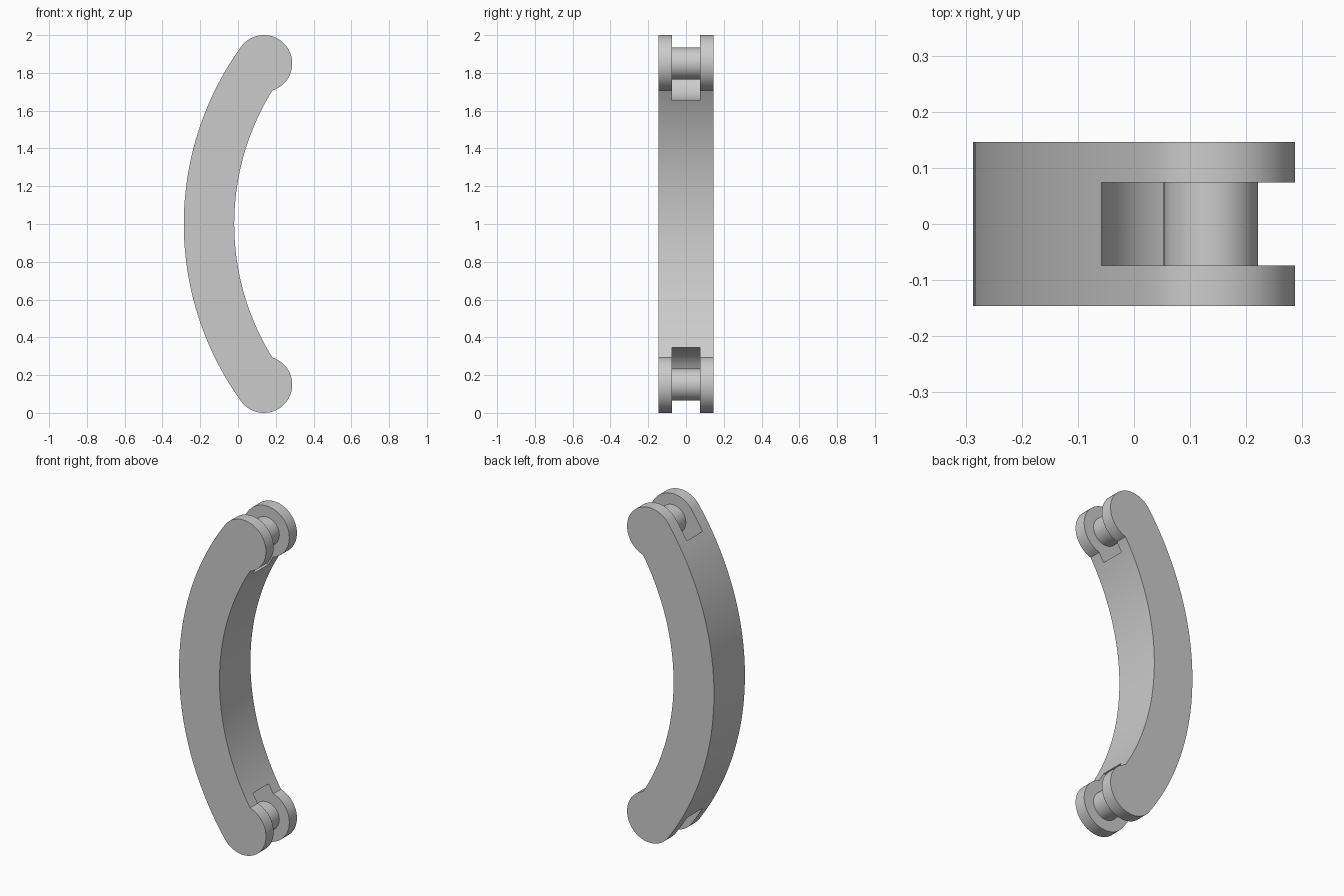
import bpy, bmesh, math
from mathutils import Matrix

cube = bpy.data.objects.get("Cube")
if cube:
    bpy.data.objects.remove(cube, do_unlink=True)

BEND_X, OUTER_R, INNER_R = 1.318, 1.605, 1.338   # concentric bow arcs, centred at z = 1
END_X, END_Z, END_R = 0.137, 0.85, 0.15          # round ends, measured from z = 1
HALF_WIDTH, HALF_SLOT = 0.146, 0.074
SLOT_R, PIN_R = 0.196, 0.084

grey = bpy.data.materials.new("plain grey")
grey.use_nodes = True
colour = (0.6, 0.6, 0.6, 1)
grey.diffuse_color = colour
grey.node_tree.nodes["Principled BSDF"].inputs["Base Color"].default_value = colour


def arc(cx, cz, r, start, end, steps):
    angles = [math.radians(start + (end - start) * i / steps) for i in range(steps + 1)]
    return [(cx + r * math.cos(a), cz + r * math.sin(a)) for a in angles]


def make_object(name, bm):
    bmesh.ops.recalc_face_normals(bm, faces=bm.faces)
    mesh = bpy.data.meshes.new(name)
    bm.to_mesh(mesh)
    bm.free()
    mesh.materials.append(grey)
    obj = bpy.data.objects.new(name, mesh)
    bpy.context.collection.objects.link(obj)
    return obj


def cylinder(name, z, radius, half_length):
    bm = bmesh.new()
    place = Matrix.Translation((END_X, 0, z)) @ Matrix.Rotation(math.pi / 2, 4, "X")
    bmesh.ops.create_cone(bm, cap_ends=True, segments=96, radius1=radius,
                          radius2=radius, depth=2 * half_length, matrix=place)
    return make_object(name, bm)


def smooth(obj):
    bpy.ops.object.select_all(action="DESELECT")
    obj.select_set(True)
    bpy.context.view_layer.objects.active = obj
    bpy.ops.object.shade_smooth_by_angle(angle=math.radians(30))


# Upper half of the outline: outer bow, round end, inner bow; then mirrored down
tangent = math.degrees(math.atan2(END_Z, END_X - BEND_X))
upper = (arc(BEND_X, 0, OUTER_R, 180, tangent, 24)
         + arc(END_X, END_Z, END_R, tangent, -73, 48)[1:-1]
         + arc(BEND_X, 0, INNER_R, 148.1, 180, 24))
lower = [(x, -z) for x, z in reversed(upper[1:-1])]

# Curved handle body
bm = bmesh.new()
front = bm.faces.new([bm.verts.new((x, -HALF_WIDTH, z + 1)) for x, z in upper + lower])
back = bmesh.ops.extrude_face_region(bm, geom=[front])["geom"]
bmesh.ops.translate(bm, vec=(0, 2 * HALF_WIDTH, 0),
                    verts=[v for v in back if isinstance(v, bmesh.types.BMVert)])
body = make_object("handle_body", bm)

# Round slots with a hinge pin at each end
for label, side in (("upper", 1), ("lower", -1)):
    z = 1 + side * END_Z
    cutter = cylinder(label + "_slot_cutter", z, SLOT_R, HALF_SLOT)
    cutter.hide_render = True
    cut = body.modifiers.new(label + " slot", "BOOLEAN")
    cut.operation = "DIFFERENCE"
    cut.solver = "EXACT"
    cut.object = cutter
    bpy.ops.object.select_all(action="DESELECT")
    bpy.context.view_layer.objects.active = body
    body.select_set(True)
    bpy.ops.object.modifier_apply(modifier=cut.name)
    bpy.data.objects.remove(cutter, do_unlink=True)
    smooth(cylinder(label + "_hinge_pin", z, PIN_R, HALF_SLOT + 0.002))

smooth(body)
